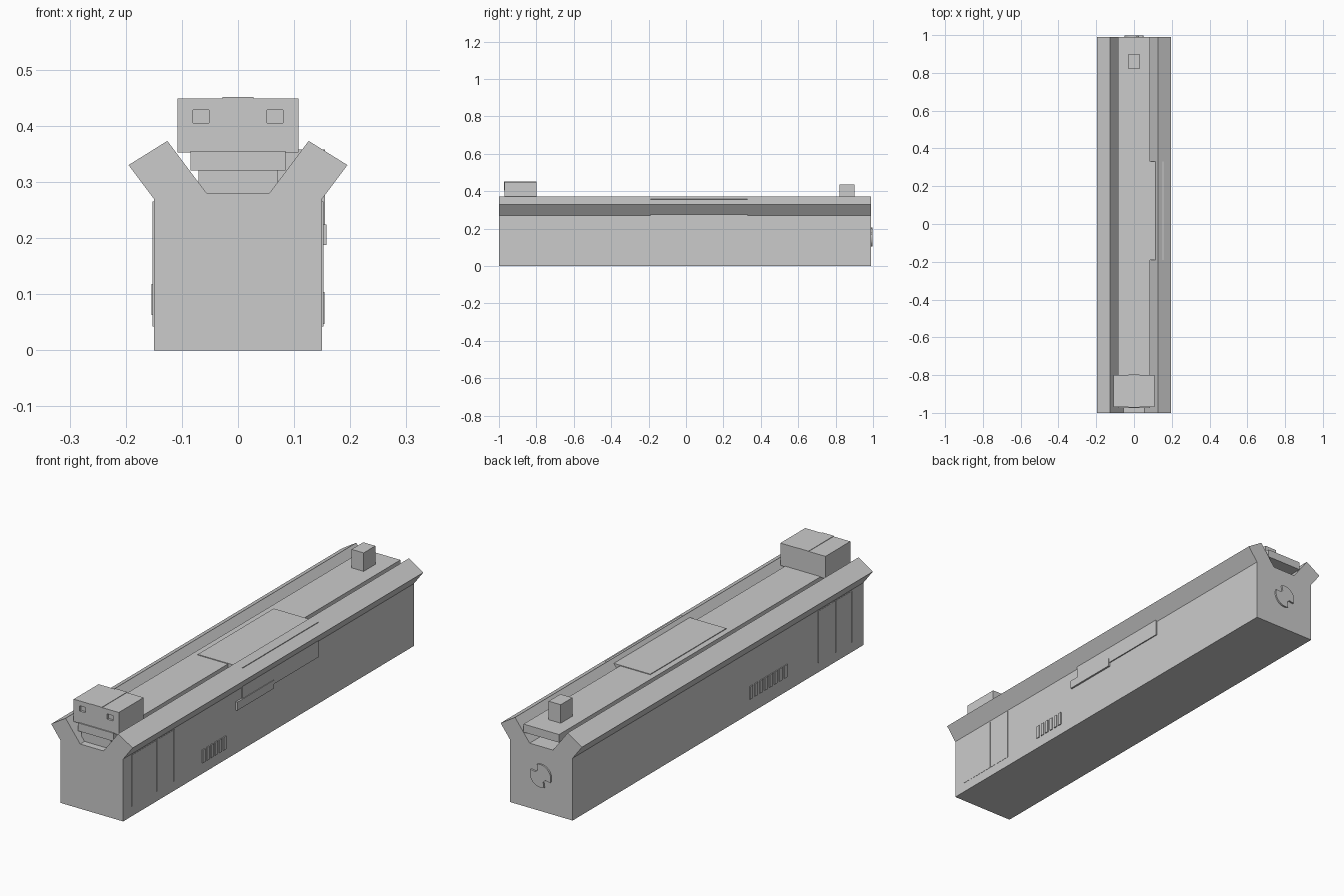
import bpy, bmesh, math

if "Cube" in bpy.data.objects:
    bpy.data.objects.remove(bpy.data.objects["Cube"])

grey = bpy.data.materials.new("plain grey")
grey.diffuse_color = (0.6, 0.6, 0.6, 1)
grey.use_nodes = True
grey.node_tree.nodes["Principled BSDF"].inputs["Base Color"].default_value = grey.diffuse_color


def prism(name, outline, y0, y1):
    """Extrude an x-z outline along y."""
    bm = bmesh.new()
    face = bm.faces.new([bm.verts.new((x, y0, z)) for x, z in outline])
    ext = bmesh.ops.extrude_face_region(bm, geom=[face])
    verts = [g for g in ext["geom"] if isinstance(g, bmesh.types.BMVert)]
    bmesh.ops.translate(bm, verts=verts, vec=(0, y1 - y0, 0))
    bmesh.ops.recalc_face_normals(bm, faces=bm.faces)
    mesh = bpy.data.meshes.new(name)
    bm.to_mesh(mesh)
    bm.free()
    mesh.materials.append(grey)
    ob = bpy.data.objects.new(name, mesh)
    bpy.context.collection.objects.link(ob)
    return ob


def box(name, x0, x1, y0, y1, z0, z1):
    return prism(name, [(x0, z0), (x1, z0), (x1, z1), (x0, z1)], y0, y1)


# Long body with flared lips and an open channel on top
half = [(0.15, 0), (0.15, 0.27), (0.195, 0.33), (0.126, 0.373), (0.056, 0.28)]
prism("body", half + [(-x, z) for x, z in reversed(half)], -1, 0.99)

# Deck lying in the channel, with a closing plate at the front
box("deck", -0.085, 0.085, -0.975, 0.99, 0.32, 0.355)
box("channel_plug", -0.07, 0.07, -0.97, -0.94, 0.27, 0.33)

# Side opening cover that wraps from the deck to the right wall
box("port_cover", -0.06, 0.155, -0.19, 0.33, 0.205, 0.358)
box("port_latch", 0.14, 0.158, -0.23, 0.02, 0.188, 0.224)

# Front block with two square pockets and a raised centre band
block = box("front_block", -0.108, 0.108, -0.97, -0.80, 0.352, 0.449)
for side in (-1, 1):
    cutter = box("pocket_cutter", side * 0.066 - 0.014, side * 0.066 + 0.014,
                 -0.98, -0.96, 0.405, 0.428)
    cutter.hide_render = True
    cutter.hide_set(True)
    mod = block.modifiers.new("pocket", 'BOOLEAN')
    mod.operation = 'DIFFERENCE'
    mod.solver = 'EXACT'
    mod.object = cutter
box("front_block_band", -0.028, 0.028, -0.972, -0.798, 0.405, 0.451)

# Small rear post
box("rear_post", -0.03, 0.028, 0.82, 0.90, 0.35, 0.435)

# Thin wall panels and their ribs
for side, edges in ((1, (-0.94, -0.77, -0.654)), (-1, (-0.92, -0.81, -0.69))):
    a, b = sorted((side * 0.14, side * 0.151))
    box("wall_panel", a, b, edges[0], edges[2], 0.042, 0.265)
    for y in edges:
        a, b = sorted((side * 0.14, side * 0.152))
        box("panel_rib", a, b, y - 0.002, y + 0.002, 0.042, 0.265)

# Rows of vent bars low on each wall
for side, count, y0, y1, z0, z1 in ((1, 6, -0.46, -0.30, 0.047, 0.104),
                                    (-1, 8, -0.475, -0.22, 0.063, 0.118)):
    step = (y1 - y0) / (count - 0.4)
    for i in range(count):
        a, b = sorted((side * 0.14, side * 0.154))
        y = y0 + i * step
        box("vent_bar", a, b, y, y + step * 0.6, z0, z1)

# Notched disc on the rear face
outline = []
for deg in range(0, 360, 10):
    r = 0.026 if 20 < deg % 180 < 70 else 0.05
    t = math.radians(deg)
    outline.append((r * math.cos(t), 0.155 + r * math.sin(t)))
prism("rear_disc", outline, 0.98, 0.997)
